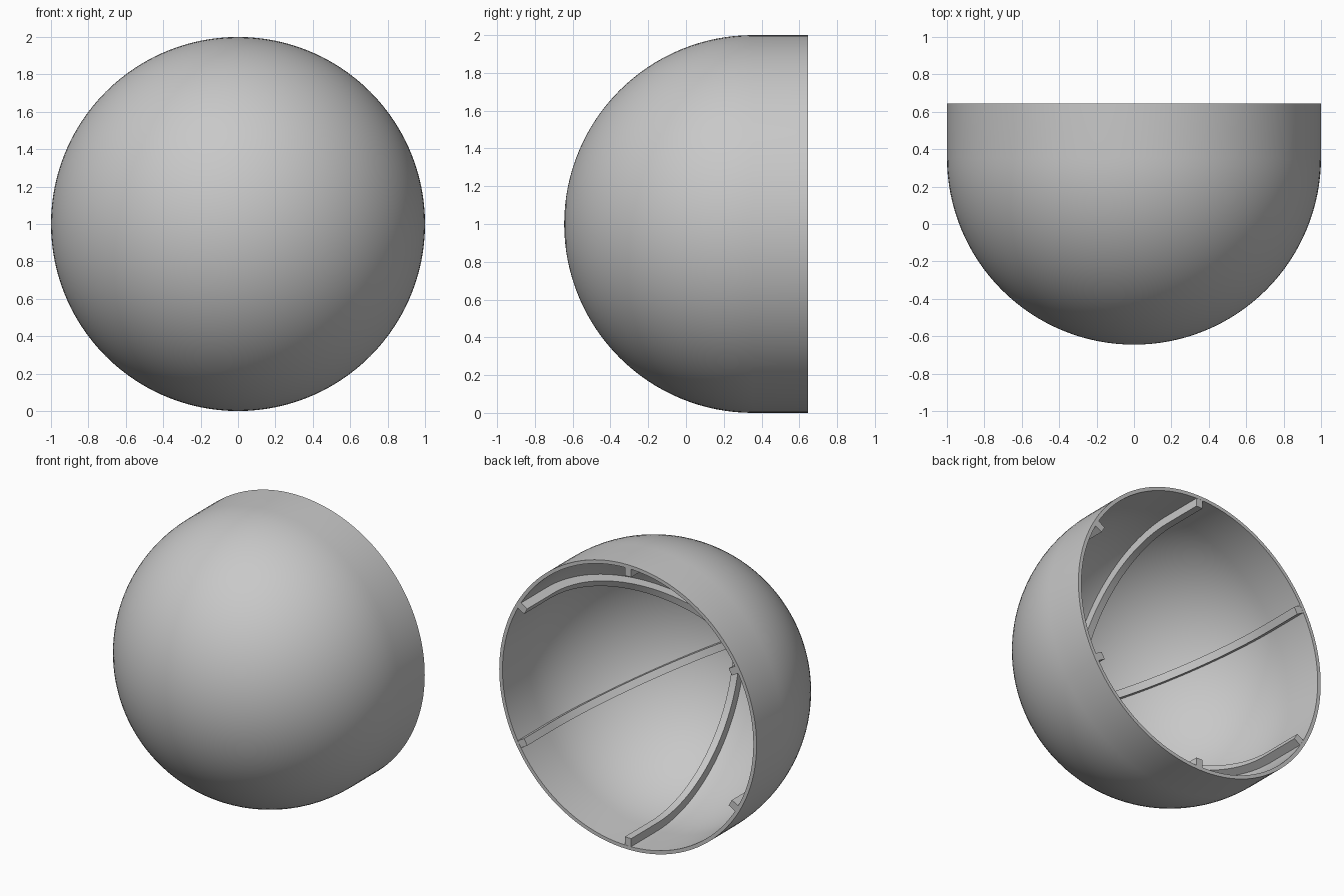
import bpy, bmesh
from math import sin, cos, pi, radians
from mathutils import Matrix, Vector

cube = bpy.data.objects.get("Cube")
if cube:
    bpy.data.objects.remove(cube, do_unlink=True)

RIM_Y = 0.645         # plane of the open end
CENTRE_Y = 0.355      # centre of the hemisphere
SHELL = 0.025         # wall thickness
RIB_INNER = 0.918     # radius of the ribs' inner faces
RIB_WIDTH = 0.05

grey = bpy.data.materials.new("plain grey")
grey.use_nodes = True
colour = (0.58, 0.58, 0.58, 1)
grey.diffuse_color = colour
grey.node_tree.nodes["Principled BSDF"].inputs["Base Color"].default_value = colour


def quarter(radius, end_y, steps=32):
    """Half profile from the pole round to the straight wall and the rim."""
    arc = [Vector((radius * sin(a), CENTRE_Y - radius * cos(a), 0))
           for a in (pi / 2 * i / steps for i in range(steps + 1))]
    return arc + [Vector((radius, end_y, 0))]


def finish(bm, name):
    bmesh.ops.recalc_face_normals(bm, faces=bm.faces)
    mesh = bpy.data.meshes.new(name)
    bm.to_mesh(mesh)
    bm.free()
    mesh.materials.append(grey)
    obj = bpy.data.objects.new(name, mesh)
    bpy.context.collection.objects.link(obj)
    bpy.ops.object.select_all(action='DESELECT')
    obj.select_set(True)
    bpy.context.view_layer.objects.active = obj
    bpy.ops.object.shade_smooth_by_angle(angle=radians(30))
    return obj


# Hollow dome: outer and inner profile revolved about the y axis
bm = bmesh.new()
profile = quarter(1, RIM_Y) + quarter(1 - SHELL, RIM_Y)[::-1]
verts = [bm.verts.new(p) for p in profile]
edges = [bm.edges.new(pair) for pair in zip(verts, verts[1:])]
bmesh.ops.spin(bm, geom=verts + edges, cent=(0, 0, 0), axis=(0, 1, 0),
               angle=2 * pi, steps=120)
bmesh.ops.remove_doubles(bm, verts=bm.verts, dist=0.0001)
finish(bm, "dome_shell").location.z = 1

# Three hoop ribs crossing at the pole, with six evenly spaced ends at the rim
for number, angle in enumerate((30, 90, 150), 1):
    bm = bmesh.new()
    rows = []
    for radius in (1 - SHELL + 0.004, RIB_INNER):
        half = quarter(radius, RIM_Y - 0.001)
        mirrored = [Vector((-p.x, p.y, 0)) for p in half[:0:-1]]
        rows.append([bm.verts.new(p) for p in mirrored + half])
    outer, inner = rows
    strip = [bm.faces.new((outer[i], outer[i + 1], inner[i + 1], inner[i]))
             for i in range(len(outer) - 1)]
    side = bmesh.ops.extrude_face_region(bm, geom=strip)["geom"]
    bmesh.ops.translate(bm, vec=(0, 0, RIB_WIDTH),
                        verts=[v for v in side if isinstance(v, bmesh.types.BMVert)])
    bmesh.ops.translate(bm, vec=(0, 0, -RIB_WIDTH / 2), verts=bm.verts)
    bmesh.ops.transform(bm, matrix=Matrix.Rotation(-radians(angle), 4, 'Y'), verts=bm.verts)
    finish(bm, f"hoop_rib_{number}").location.z = 1
